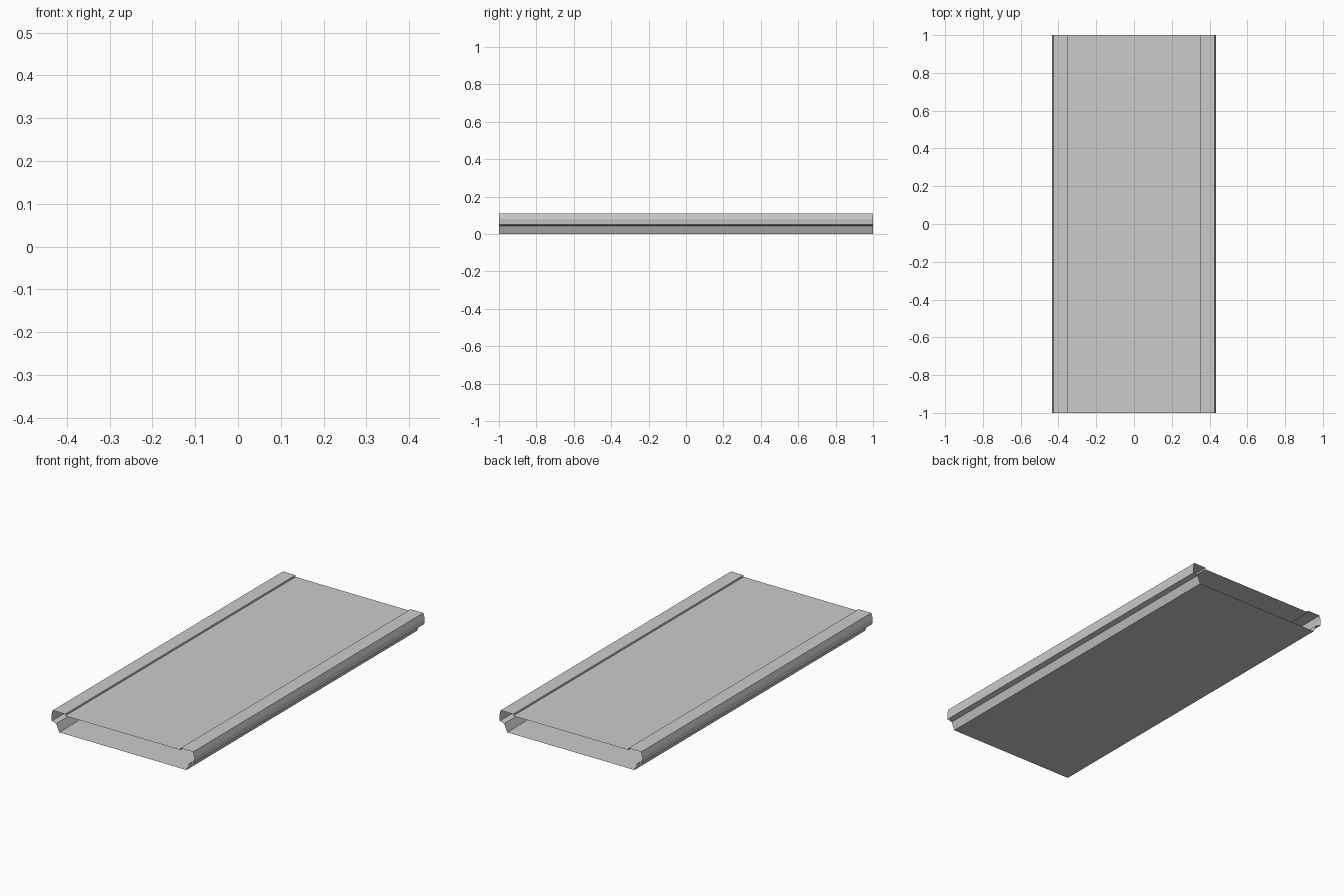
import bpy

if "Cube" in bpy.data.objects:
    bpy.data.objects.remove(bpy.data.objects["Cube"])

LENGTH = 2.0


def extrude_profile(name, profile):
    """Sweep an open (x, z) profile along y as a thin sheet with open ends."""
    n = len(profile)
    verts = [(x, y, z) for y in (-LENGTH / 2, LENGTH / 2) for x, z in profile]
    faces = [(i, i + 1, n + i + 1, n + i) for i in range(n - 1)]
    mesh = bpy.data.meshes.new(name)
    mesh.from_pydata(verts, [], faces)
    mesh.update()
    obj = bpy.data.objects.new(name, mesh)
    bpy.context.collection.objects.link(obj)
    return obj


def mirrored(profile):
    return [(-x, z) for x, z in reversed(profile)]


# Flat deck, set slightly below the rails
extrude_profile("deck_panel", [(-0.35, 0.10), (0.35, 0.10)])

# Side rails: inner step, flat top, bevelled outer face, underside ledge
rail = [(0.35, 0.10), (0.35, 0.11), (0.427, 0.11),
        (0.435, 0.08), (0.432, 0.05), (0.405, 0.043)]
extrude_profile("right_rail", rail)
extrude_profile("left_rail", mirrored(rail))

# Lower pan with sloping sides and flat bottom
pan_side = [(0.405, 0.043), (0.387, 0.0)]
extrude_profile("bottom_pan", pan_side + mirrored(pan_side))
